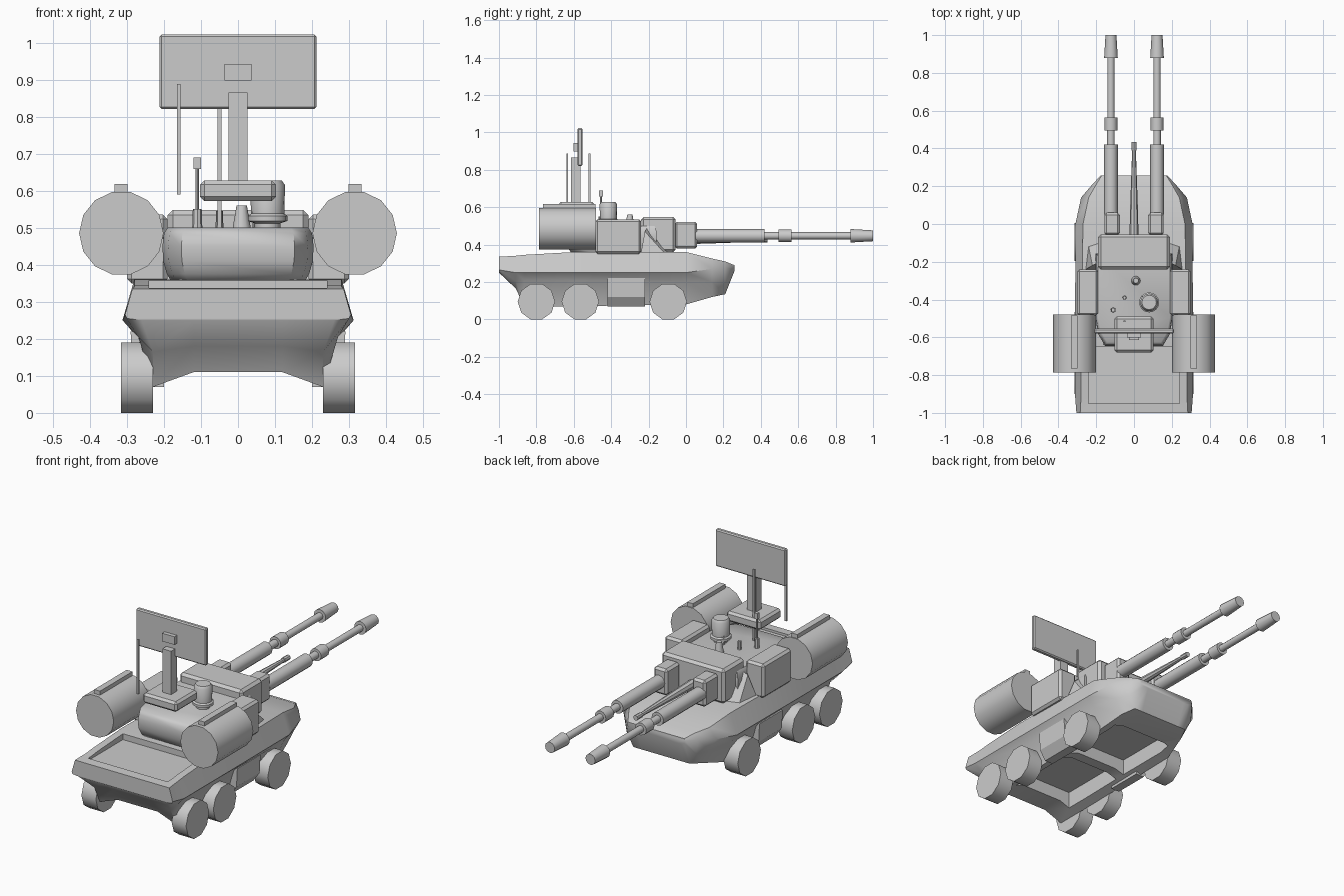
import bpy, bmesh
from math import pi, cos, sin, radians
from mathutils import Matrix, Vector

cube = bpy.data.objects.get("Cube")
if cube:
    bpy.data.objects.remove(cube, do_unlink=True)

paint = bpy.data.materials.new("plain_grey")
paint.use_nodes = True
GREY = (0.6, 0.6, 0.6, 1)
paint.diffuse_color = GREY
paint.node_tree.nodes["Principled BSDF"].inputs["Base Color"].default_value = GREY


def finish(name, bm, bevel=0, smooth=30):
    bmesh.ops.recalc_face_normals(bm, faces=bm.faces)
    mesh = bpy.data.meshes.new(name)
    bm.to_mesh(mesh)
    bm.free()
    mesh.materials.append(paint)
    ob = bpy.data.objects.new(name, mesh)
    bpy.context.collection.objects.link(ob)
    if bevel:
        mod = ob.modifiers.new("bevel", "BEVEL")
        mod.width = bevel
        mod.segments = 1
    if smooth:
        bpy.ops.object.select_all(action="DESELECT")
        ob.select_set(True)
        bpy.context.view_layer.objects.active = ob
        bpy.ops.object.shade_smooth_by_angle(angle=radians(smooth))
    return ob


def loft(name, rings, smooth=30):
    """Skin closed rings of equal point count and cap both ends."""
    bm = bmesh.new()
    loops = [[bm.verts.new(p) for p in ring] for ring in rings]
    n = len(loops[0])
    for a, b in zip(loops, loops[1:]):
        for i in range(n):
            j = (i + 1) % n
            bm.faces.new((a[i], a[j], b[j], b[i]))
    bm.faces.new(loops[0])
    bm.faces.new(loops[-1])
    return finish(name, bm, 0, smooth)


def box(name, x, y, z, bevel=0):
    """Box from its (low, high) range on each axis."""
    bm = bmesh.new()
    mid = Vector([(r[0] + r[1]) / 2 for r in (x, y, z)])
    size = [r[1] - r[0] for r in (x, y, z)]
    bmesh.ops.create_cube(bm, size=1, matrix=Matrix.Translation(mid) @ Matrix.Diagonal((*size, 1)))
    return finish(name, bm, bevel, 0)


def turned(name, axis, centre, profile, sides=12):
    """Round part from (position, radius) pairs along an axis."""
    rings = []
    for t, r in profile:
        ring = []
        for i in range(sides):
            a = 2 * pi * i / sides
            u, v = centre[0] + r * cos(a), centre[1] + r * sin(a)
            ring.append({"x": (t, u, v), "y": (u, t, v), "z": (u, v, t)}[axis])
        rings.append(ring)
    return loft(name, rings, 40)


def span(side, low, high):
    return tuple(sorted((side * low, side * high)))


# Hull: y, then deck edge, belt, lower side and floor edge as x, z; floor middle z
stations = [
    (-1.0, .285, .335, .305, .265, .30, .255, .26, .25, .25),
    (-.91, .28, .34, .312, .25, .27, .205, .23, .165, .18),
    (-.865, .28, .345, .312, .25, .27, .21, .23, .07, .11),
    (-.6, .28, .36, .312, .25, .27, .21, .23, .07, .11),
    (0, .27, .36, .31, .25, .27, .2, .23, .08, .11),
    (.14, .24, .325, .28, .27, .24, .2, .2, .12, .12),
    (.21, .2, .31, .22, .28, .21, .2, .17, .135, .135),
    (.258, .17, .29, .175, .28, .17, .265, .15, .255, .255),
]
rings = []
for y, xt, zt, xm, zm, xl, zl, xb, zb, zc in stations:
    half = [(xt, zt), (xm, zm), (xl, zl), (xb, zb), (.12, zc)]
    rings.append([(x, y, z) for x, z in half] + [(-x, y, z) for x, z in reversed(half)])
hull = loft("hull", rings, 50)

# Sunken rear deck panel and two bays in the underside
for name, x, y, z in (("deck_recess", .24, (-.95, -.65), (.325, .45)),
                      ("rear_bay", .18, (-.74, -.36), (0, .18)),
                      ("front_bay", .18, (-.3, .06), (0, .18))):
    cutter = box(name + "_cutter", (-x, x), y, z)
    cutter.hide_render = True
    cutter.hide_set(True)
    cut = hull.modifiers.new(name, "BOOLEAN")
    cut.object = cutter
    cut.operation = "DIFFERENCE"

# Turret body with a rounded underside
rings = []
for z, s in ((.355, .9), (.375, .96), (.41, 1.01), (.45, 1.02), (.485, 1), (.50, .95)):
    plan = [(.2, -.16), (.2, -.5), (.185, -.58), (.15, -.64)]
    plan += [(-x, y) for x, y in reversed(plan)]
    rings.append([(x * s, -.35 + (y + .35) * s, z) for x, y in plan])
loft("turret_body", rings, 55)

# Gun housing
box("gun_housing", (-.19, .19), (-.24, -.055), (.36, .548), .014)

for side, label in ((1, "left"), (-1, "right")):
    # Wheels and the skirt between them
    for i, y in enumerate((-.8, -.565, -.095)):
        turned(f"{label}_wheel_{i + 1}", "x", (y, .095),
               [(side * .229, .1), (side * .316, .1)], 10)
    loft(f"{label}_skirt", [
        [(side * x, y, z) for y, x in ((-.42, .2), (-.42, w), (-.22, w), (-.22, .2))]
        for z, w in ((.07, .25), (.12, .285), (.22, .29))])

    # Turret side box and cheek wedge
    box(f"{label}_side_box", span(side, .19, .3), (-.485, -.24), (.35, .535), .012)
    loft(f"{label}_cheek", [
        [(side * .18, -.24, .36), (side * .18, -.1, .36), (side * .18, -.2, .5)],
        [(side * .255, -.24, .36), (side * .24, -.12, .36), (side * .22, -.22, .47)]])

    # Launcher pod with top rail
    turned(f"{label}_pod", "y", (side * .315, .485), [(-.785, .114), (-.48, .114)], 14)
    box(f"{label}_pod_rail", span(side, .298, .333), (-.765, -.485), (.58, .618))

    # Gun: mount block and stepped barrel
    box(f"{label}_gun_mount", span(side, .075, .157), (-.06, .06), (.378, .522), .012)
    turned(f"{label}_barrel", "y", (side * .122, .447),
           [(.05, .036), (.42, .036), (.42, .02), (.495, .02), (.495, .034), (.565, .034),
            (.565, .019), (.88, .019), (.88, .036), (1, .029)])

# Centre sight rod between the guns
turned("centre_rod", "y", (0, .425),
       [(-.06, .024), (.1, .02), (.39, .01), (.39, .014), (.435, .014)], 8)

# Radar base, mast and panel
box("radar_base", (-.103, .103), (-.68, -.49), (.572, .628), .012)
box("radar_mast", (-.026, .026), (-.615, -.565), (.62, .865))
box("radar_panel", (-.212, .212), (-.58, -.554), (.82, 1.022), .006)
box("radar_feed", (-.037, .037), (-.602, -.575), (.898, .942))

# Roof fittings
turned("roof_dome", "z", (.08, -.415),
       [(.49, .035), (.512, .035), (.518, .053), (.532, .053), (.538, .045),
        (.615, .047), (.628, .038)], 16)
turned("roof_cap", "z", (.01, -.3), [(.49, .026), (.56, .014)], 12)
turned("sensor_post", "z", (-.11, -.455),
       [(.49, .014), (.55, .012), (.55, .005), (.658, .005)], 8)
box("sensor_head", (-.12, -.1), (-.465, -.445), (.658, .69))
for x in (-.05, .05):
    turned("roof_stub", "z", (x, -.39), [(.49, .011), (.545, .009)], 8)

# Whip aerials
for name, x, y, low in (("rear_aerial", -.16, -.635, .59), ("front_aerial", -.05, -.515, .49)):
    box(name, (x - .005, x + .005), (y - .005, y + .005), (low, .888))
